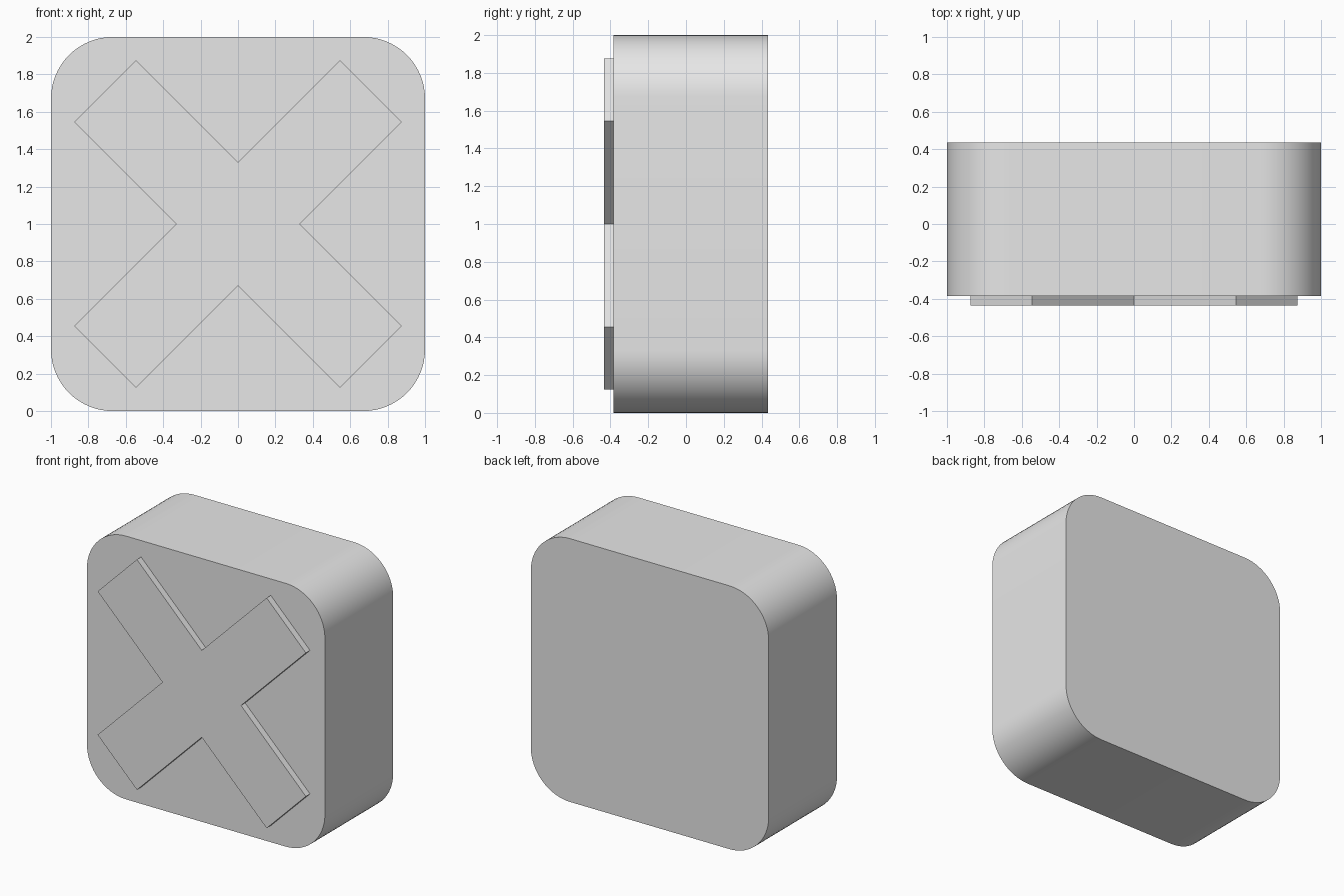
import bpy
import bmesh
import math

cube = bpy.data.objects.get("Cube")
if cube:
    bpy.data.objects.remove(cube, do_unlink=True)

grey = bpy.data.materials.new("light grey")
grey.use_nodes = True
COLOUR = (0.8, 0.8, 0.8, 1)
grey.diffuse_color = COLOUR
grey.node_tree.nodes["Principled BSDF"].inputs["Base Color"].default_value = COLOUR


def extrude_profile(name, points, front, back):
    """Extrude a closed (x, z) outline from y = front to y = back."""
    bm = bmesh.new()
    face = bm.faces.new([bm.verts.new((x, front, z)) for x, z in points])
    new = bmesh.ops.extrude_face_region(bm, geom=[face])["geom"]
    moved = [v for v in new if isinstance(v, bmesh.types.BMVert)]
    bmesh.ops.translate(bm, verts=moved, vec=(0, back - front, 0))
    bmesh.ops.recalc_face_normals(bm, faces=bm.faces)
    mesh = bpy.data.meshes.new(name)
    bm.to_mesh(mesh)
    bm.free()
    mesh.materials.append(grey)
    obj = bpy.data.objects.new(name, mesh)
    bpy.context.collection.objects.link(obj)
    return obj


# Rounded square block
RADIUS, STEPS = 0.33, 16
outline = []
for quarter in range(4):
    middle = math.radians(45 + 90 * quarter)
    cx = math.copysign(1 - RADIUS, math.cos(middle))
    cz = 1 + math.copysign(1 - RADIUS, math.sin(middle))
    for i in range(STEPS + 1):
        a = math.radians(90 * (quarter + i / STEPS))
        outline.append((cx + RADIUS * math.cos(a), cz + RADIUS * math.sin(a)))
block = extrude_profile("rounded_block", outline, -0.385, 0.435)

# Raised diagonal cross on the front, one arm per quarter turn
INNER, NEAR, FAR = 0.33, 0.545, 0.875
cross_outline = []
for quarter in range(4):
    c, s = round(math.cos(quarter * math.pi / 2)), round(math.sin(quarter * math.pi / 2))
    for x, z in ((INNER, 0), (FAR, NEAR), (NEAR, FAR)):
        cross_outline.append((x * c - z * s, 1 + x * s + z * c))
extrude_profile("raised_cross", cross_outline, -0.435, -0.375)

# Smooth the rounded corners, keep the rims sharp
bpy.ops.object.select_all(action="DESELECT")
block.select_set(True)
bpy.context.view_layer.objects.active = block
bpy.ops.object.shade_smooth_by_angle(angle=math.radians(30))
